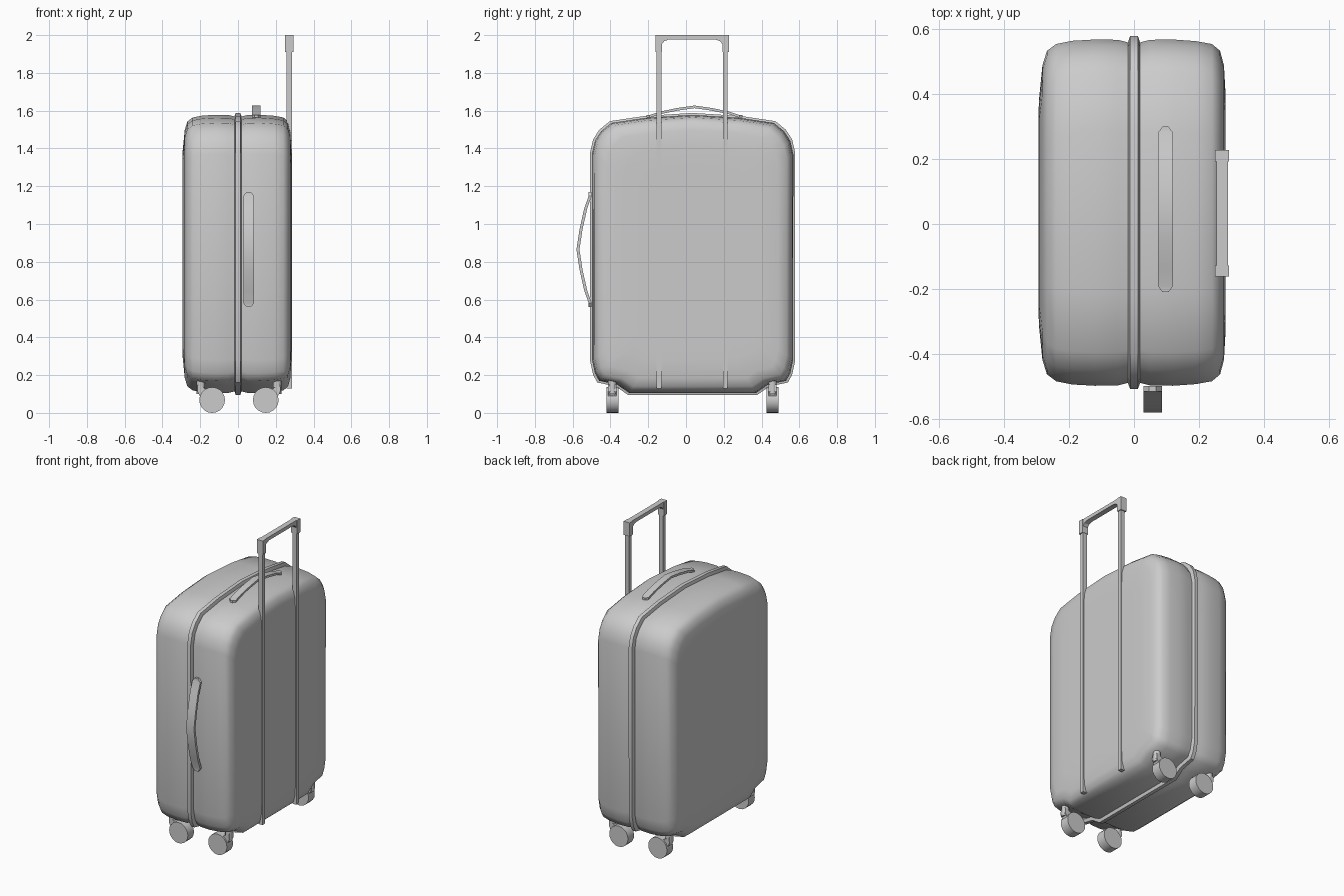
import bpy, bmesh, math
from mathutils import Vector

cube = bpy.data.objects.get("Cube")
if cube:
    bpy.data.objects.remove(cube)

# One grey for the whole suitcase
grey = bpy.data.materials.new("suitcase grey")
grey.use_nodes = True
colour = (0.6, 0.6, 0.6, 1)
grey.diffuse_color = colour
grey.node_tree.nodes["Principled BSDF"].inputs["Base Color"].default_value = colour

CY, CZ = 0.035, 0.84


def finish(bm, name, angle=None):
    bmesh.ops.recalc_face_normals(bm, faces=bm.faces[:])
    mesh = bpy.data.meshes.new(name)
    bm.to_mesh(mesh)
    bm.free()
    mesh.materials.append(grey)
    ob = bpy.data.objects.new(name, mesh)
    bpy.context.collection.objects.link(ob)
    if angle:
        bpy.ops.object.select_all(action='DESELECT')
        bpy.context.view_layer.objects.active = ob
        ob.select_set(True)
        bpy.ops.object.shade_smooth_by_angle(angle=math.radians(angle))
    return ob


def loft(name, rings, angle=None):
    """Skin a list of equal-length point rings and cap both ends."""
    bm = bmesh.new()
    loops = [[bm.verts.new(p) for p in ring] for ring in rings]
    n = len(loops[0])
    for a, b in zip(loops, loops[1:]):
        for i in range(n):
            j = (i + 1) % n
            bm.faces.new((a[i], a[j], b[j], b[i]))
    bm.faces.new(loops[0])
    bm.faces.new(loops[-1])
    return finish(bm, name, angle)


def box(name, x, y, z):
    return loft(name, [[(a, y[0], z[0]), (a, y[1], z[0]), (a, y[1], z[1]), (a, y[0], z[1])]
                       for a in x])


# Half outline of the case: distance from the middle and height, bottom to top
half = [(0.335, 0.105), (0.40, 0.15), (0.495, 0.17), (0.517, 0.21), (0.532, 0.28),
        (0.533, 1.37), (0.517, 1.44), (0.485, 1.49), (0.43, 1.535), (0.25, 1.562), (0.0, 1.578)]
outline = half + [(-y, z) for y, z in reversed(half[:-1])]


def section(x, inset):
    ky, kz = 1 - inset / 0.533, 1 - inset / 0.737
    return [(x, CY + y * ky, CZ + (z - CZ) * kz) for y, z in outline]


# Shell: two shallow halves meeting in a groove
shell_steps = [(-0.294, 0.26), (-0.293, 0.19), (-0.282, 0.08), (-0.268, 0.035), (-0.24, 0.014),
               (-0.19, 0.004), (-0.12, 0.0), (-0.05, 0.001), (-0.015, 0.010), (0.015, 0.010),
               (0.05, 0.001), (0.12, 0.0), (0.19, 0.005), (0.24, 0.014), (0.265, 0.035),
               (0.277, 0.08), (0.282, 0.17), (0.282, 0.26)]
loft("shell", [section(x, i) for x, i in shell_steps], 60)

# Raised seam strip round the middle
loft("seam_strip", [section(x, i) for x, i in
                    ((-0.02, 0.012), (-0.012, -0.010), (0.012, -0.010), (0.02, 0.012))], 40)


def strap(name, path, normal, x, width, thick):
    """Arched carry handle following a path in the y-z plane, with narrowed ends."""
    rings = []
    for k, (y, z) in enumerate(path):
        w = width * (0.2 if k in (0, len(path) - 1) else 0.5)
        n = Vector(normal) * thick
        p = Vector((x, y, z))
        rings.append([p + Vector((s * w, 0, 0)) + n * t
                      for s, t in ((-1, 0), (1, 0), (1, 1), (-1, 1))])
    return loft(name, rings, 30)


# Carry handles: (distance along, rise) from the middle outward
arch = [(-1, 0), (-0.93, 0.0), (-0.72, 0.36), (-0.35, 0.75), (0, 1),
        (0.35, 0.75), (0.72, 0.36), (0.93, 0.0), (1, 0)]
strap("side_handle", [(-0.499 - 0.065 * r, 0.865 + 0.305 * t) for t, r in arch],
      (0, -1, 0), 0.057, 0.057, 0.016)
strap("top_handle", [(0.045 + 0.255 * t, 1.563 + 0.05 * r) for t, r in arch],
      (0, 0, 1), 0.097, 0.045, 0.014)

# Pull handle: two rods, end sockets and a grip
for side, y in (("front", -0.142), ("rear", 0.208)):
    box(side + "_pull_rod", (0.258, 0.287), (y - 0.013, y + 0.013), (0.13, 1.95))
    lo, hi = (y - 0.019, y + 0.015) if y < 0 else (y - 0.015, y + 0.02)
    box(side + "_grip_socket", (0.25, 0.293), (lo, hi), (1.91, 2.0))
grip = [(-0.13, 2.0), (-0.13, 1.95), (-0.115, 1.968), (-0.09, 1.977),
        (0.155, 1.977), (0.18, 1.968), (0.195, 1.95), (0.195, 2.0)]
loft("pull_grip", [[(x, y, z) for y, z in grip] for x in (0.254, 0.289)], 30)


def cylinder(name, centre, axis, radius, depth, sides):
    bm = bmesh.new()
    bmesh.ops.create_cone(bm, cap_ends=True, segments=sides, radius1=radius,
                          radius2=radius, depth=depth)
    q = Vector((0, 0, 1)).rotation_difference(Vector(axis))
    bmesh.ops.rotate(bm, verts=bm.verts[:], cent=(0, 0, 0), matrix=q.to_matrix())
    bmesh.ops.translate(bm, verts=bm.verts[:], vec=centre)
    return finish(bm, name, 40)


# Caster wheels with stems and fork arms
for end, y in (("front", -0.39), ("rear", 0.458)):
    for side, x, s in (("right", -0.137, -1), ("left", 0.147, 1)):
        label = end + "_" + side
        cylinder(label + "_wheel", (x, y, 0.068), (0, 1, 0), 0.068, 0.064, 20)
        cylinder(label + "_caster_stem", (x + s * 0.06, y, 0.14), (0, 0, 1), 0.022, 0.08, 12)
        fork = [(x + s * 0.076, 0.15), (x + s * 0.078, 0.115), (x + s * 0.05, 0.06),
                (x + s * 0.01, 0.07), (x + s * 0.03, 0.125)]
        loft(label + "_caster_fork", [[(a, y + d, b) for a, b in fork] for d in (-0.022, 0.022)])
